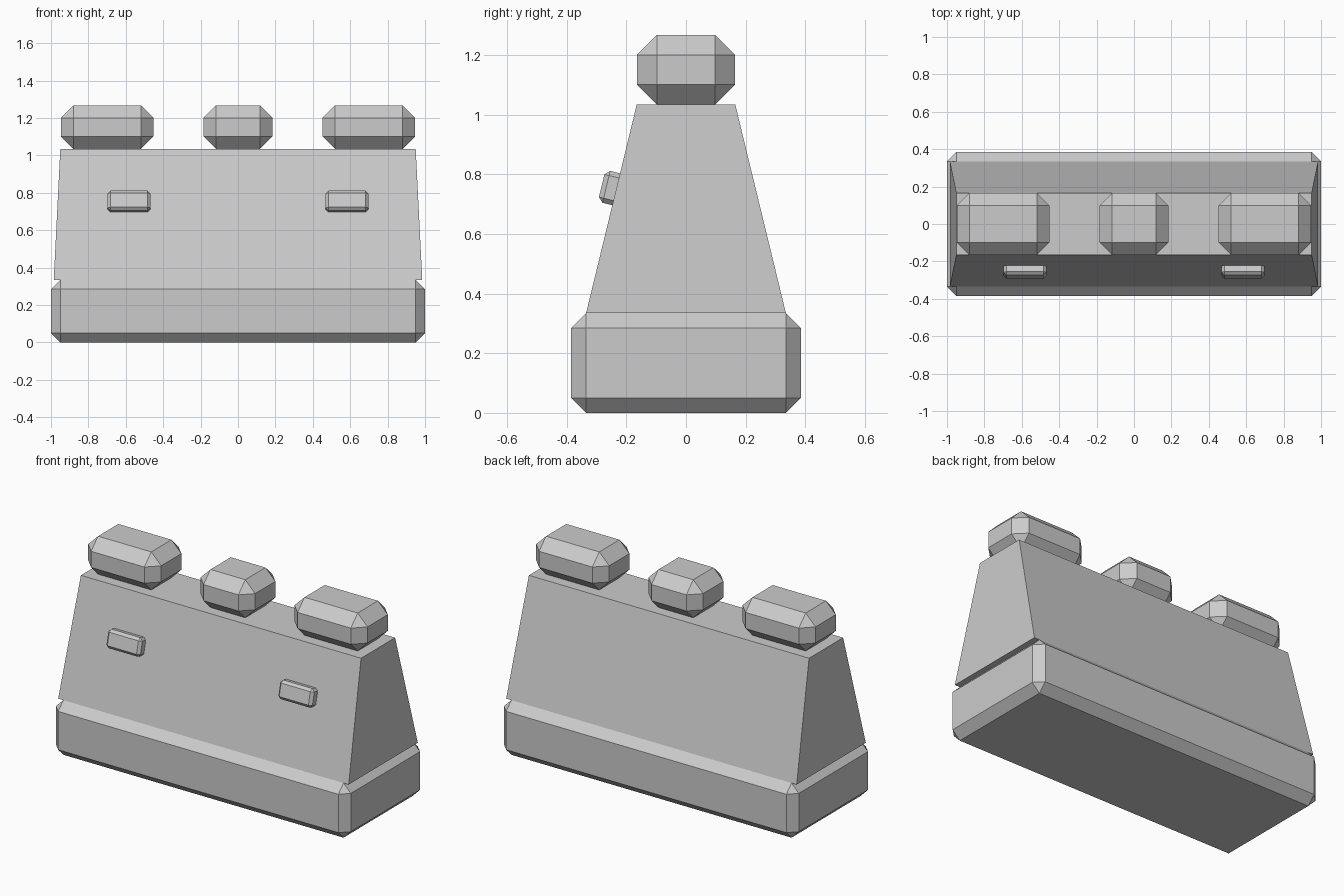
import bpy, bmesh, math
from mathutils import Matrix

cube = bpy.data.objects.get("Cube")
if cube:
    bpy.data.objects.remove(cube, do_unlink=True)

# One plain grey for the whole model
GREY = (0.6, 0.6, 0.6, 1.0)
grey = bpy.data.materials.new("light_grey")
grey.use_nodes = True
grey.diffuse_color = GREY
grey.node_tree.nodes["Principled BSDF"].inputs["Base Color"].default_value = GREY


def block(name, size, centre, chamfer=0.0, tilt=0.0, top_scale=None):
    """Box with optional chamfered edges, tapered top and tilt about x."""
    bm = bmesh.new()
    bmesh.ops.create_cube(bm, size=1.0, matrix=Matrix.Diagonal((*size, 1.0)))
    if top_scale:
        for v in bm.verts:
            if v.co.z > 0:
                v.co.x *= top_scale[0]
                v.co.y *= top_scale[1]
    if chamfer:
        bmesh.ops.bevel(bm, geom=bm.edges[:], offset=chamfer, segments=1,
                        affect='EDGES', profile=0.5)
    mesh = bpy.data.meshes.new(name)
    bm.to_mesh(mesh)
    bm.free()
    mesh.materials.append(grey)
    ob = bpy.data.objects.new(name, mesh)
    ob.location = centre
    ob.rotation_euler.x = tilt
    bpy.context.collection.objects.link(ob)
    return ob


BASE_H, WALL_TOP = 0.335, 1.035
BOTTOM_Y, TOP_Y = 0.335, 0.165
wall_h = WALL_TOP - BASE_H

# Chamfered plinth
block("base", (2.0, 0.77, BASE_H), (0, 0, BASE_H / 2), chamfer=0.05)

# Tapered wall, slightly overhanging the plinth top at its ends
block("wall", (1.97, 2 * BOTTOM_Y, wall_h), (0, 0, BASE_H + wall_h / 2),
      top_scale=(0.95 / 0.985, TOP_Y / BOTTOM_Y))

# Three capping stones
CAP_H = 0.233
for name, x, width in (("right_cap", -0.7, 0.495), ("middle_cap", 0, 0.37),
                       ("left_cap", 0.7, 0.495)):
    block(name, (width, 0.33, CAP_H), (x, 0, WALL_TOP + CAP_H / 2), chamfer=0.067)

# Two small studs lying on the sloping front
slope = math.atan2(BOTTOM_Y - TOP_Y, wall_h)
stud_z = 0.75
stud_y = -BOTTOM_Y + (stud_z - BASE_H) * math.tan(slope)
for name, side in (("right_stud", -1), ("left_stud", 1)):
    block(name, (0.23, 0.1, 0.11), (side * 0.583, stud_y, stud_z),
          chamfer=0.016, tilt=-slope)
